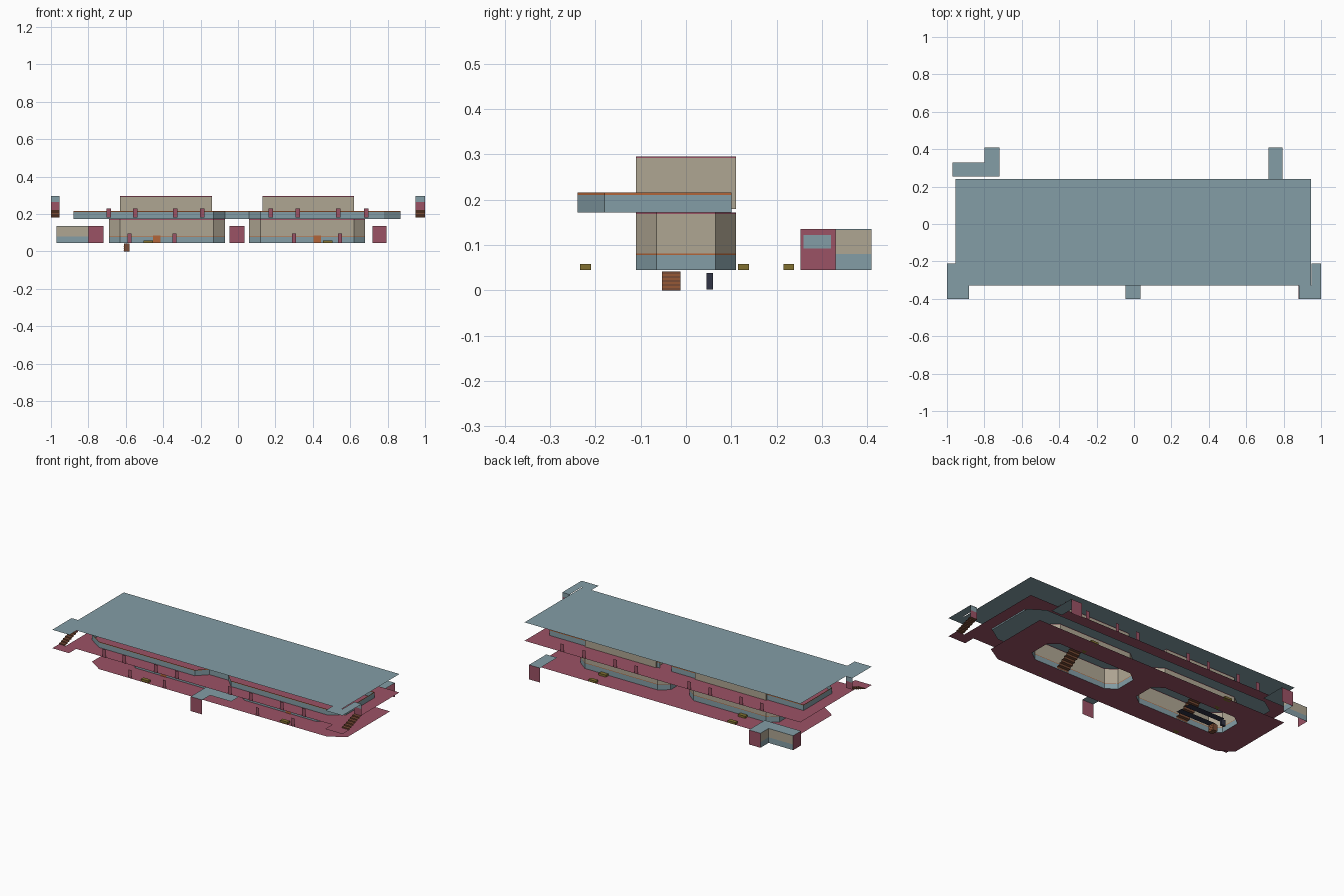
import bpy, bmesh, math

if "Cube" in bpy.data.objects:
    bpy.data.objects.remove(bpy.data.objects["Cube"])

def material(name, col):
    m = bpy.data.materials.new(name)
    m.diffuse_color = (*col, 1)
    m.use_nodes = True
    m.node_tree.nodes["Principled BSDF"].inputs["Base Color"].default_value = m.diffuse_color
    return m

SLATE = material("slate blue", (.23, .34, .38))
PINK = material("dusty rose", (.33, .085, .13))
SAND = material("sand", (.43, .38, .29))
BROWN = material("brown steps", (.19, .07, .035))
ORANGE = material("orange trim", (.45, .13, .04))
OLIVE = material("olive", (.22, .16, .03))
NAVY = material("navy", (.03, .033, .06))

def finish(name, bm, mats):
    me = bpy.data.meshes.new(name)
    bm.to_mesh(me)
    bm.free()
    for m in mats:
        me.materials.append(m)
    ob = bpy.data.objects.new(name, me)
    bpy.context.collection.objects.link(ob)
    return ob

def sheet(name, outline, z, mat, holes=()):
    """Thin flat sheet with optional openings."""
    bm = bmesh.new()
    edges = []
    for loop in [outline, *holes]:
        vs = [bm.verts.new((x, y, z)) for x, y in loop]
        edges += [bm.edges.new((vs[i - 1], vs[i])) for i in range(len(vs))]
    bmesh.ops.triangle_fill(bm, use_beauty=True, use_dissolve=False,
                            edges=edges, normal=(0, 0, 1))
    for f in bm.faces:
        if f.normal.z < 0:
            f.normal_flip()
    return finish(name, bm, [mat])

def walls(name, path, bands, closed=True):
    """Upright walls along a path; bands = [(z0, z1, material)]."""
    bm = bmesh.new()
    n = len(path)
    for k, (z0, z1, _) in enumerate(bands):
        for i in range(n if closed else n - 1):
            a, b = path[i], path[(i + 1) % n]
            f = bm.faces.new([bm.verts.new(p) for p in
                              ((*a, z0), (*b, z0), (*b, z1), (*a, z1))])
            f.material_index = k
    return finish(name, bm, [b[2] for b in bands])

def box(name, x0, x1, y0, y1, z0, z1, mat):
    bm = bmesh.new()
    bmesh.ops.create_cube(bm, size=1)
    for v in bm.verts:
        v.co = ((x0 + x1) / 2 + v.co.x * (x1 - x0), (y0 + y1) / 2 + v.co.y * (y1 - y0),
                (z0 + z1) / 2 + v.co.z * (z1 - z0))
    return finish(name, bm, [mat])

def stairs(name, x0, x1, y0, y1, z0, z1, n, mat):
    """Stepped sheet rising towards y1."""
    bm = bmesh.new()
    pts = [(y0, z0)]
    for i in range(n):
        z = z0 + (z1 - z0) * (i + 1) / n
        pts += [(y0 + (y1 - y0) * i / n, z), (y0 + (y1 - y0) * (i + 1) / n, z)]
    for (ya, za), (yb, zb) in zip(pts, pts[1:]):
        bm.faces.new([bm.verts.new(p) for p in
                      ((x0, ya, za), (x1, ya, za), (x1, yb, zb), (x0, yb, zb))])
    return finish(name, bm, [mat])

def rect(x0, x1, y0, y1):
    return [(x0, y0), (x1, y0), (x1, y1), (x0, y1)]

def octagon(x0, x1, y0, y1, cx, cy):
    return [(x0 + cx, y0), (x1 - cx, y0), (x1, y0 + cy), (x1, y1 - cy),
            (x1 - cx, y1), (x0 + cx, y1), (x0, y1 - cy), (x0, y0 + cy)]

LOW, MID, TOP = .045, .18, .295
halls = [octagon(-.69, -.07, -.11, .11, .06, .045), octagon(.06, .68, -.11, .11, .06, .045)]

# Flat roof
sheet("roof", rect(-.955, .945, -.33, .24), TOP, SLATE)

# Middle floor, with tabs at the two front corners, and the ceiling below it
sheet("middle_floor", [(-1, -.4), (-.885, -.4), (-.885, -.33), (.88, -.33), (.88, -.4),
                       (1, -.4), (1, -.33), (.945, -.33), (.945, .24), (-.955, .24),
                       (-.955, -.33), (-1, -.33)], MID, PINK)
ring = [(-.88, .1), (-.88, -.18), (-.79, -.24), (-.13, -.24), (-.07, -.18),
        (.06, -.18), (.12, -.24), (.78, -.24), (.87, -.18), (.87, .1)]
sheet("lower_ceiling", ring[:-1] + [(.87, .12), (.78, .18), (-.79, .18), (-.88, .12)],
      .172, SLATE)
walls("ceiling_fascia", ring, [(.172, MID, SLATE)], closed=False)

# Ground floor with two eight-sided openings
sheet("ground_floor", [(-.88, -.18), (-.79, -.24), (.78, -.24), (.88, -.18),
                       (.88, .24), (-.88, .24)], LOW, PINK, halls)

# Balcony parapet, with gaps along the back
walls("balcony_parapet", ring, [(MID, .211, SLATE), (.211, .216, ORANGE)], closed=False)
for x0, x1 in ((-.88, -.61), (-.54, -.25), (-.17, .03), (.11, .4), (.45, .87)):
    walls("rear_parapet", [(x0, .1), (x1, .1)],
          [(MID, .211, SLATE), (.211, .216, ORANGE)], closed=False)

# Lower and upper halls
for outline in halls:
    walls("lower_hall", outline, [(LOW, .078, SLATE), (.078, .081, ORANGE),
                                  (.081, .169, SAND), (.169, .172, PINK)])
for x0, x1 in ((-.63, -.14), (.13, .62)):
    walls("upper_hall", rect(x0, x1, -.11, .11),
          [(MID, .292, SAND), (.292, TOP, PINK)])

# Stairs inside the halls
for x in (-.435, .425):
    stairs("hall_stairs", x - .04, x + .04, -.105, .09, LOW, .172, 10, BROWN)
    walls("stair_gate", [(x - .02, -.113), (x + .02, -.113)], [(LOW, .085, ORANGE)], False)

# Descending steps and rails under the left hall
box("lower_steps", -.61, -.58, -.053, -.012, 0, .042, BROWN)
for i in range(4):
    box("step_edge", -.611, -.579, -.053, -.012, .006 + i * .009, .008 + i * .009, ORANGE)
box("lower_rail", -.61, -.58, .045, .06, .002, .038, NAVY)
sheet("ramp_left", rect(-.6, -.35, -.053, -.012), LOW + .001, NAVY)
sheet("ramp_right", rect(-.6, -.35, .02, .062), LOW + .001, NAVY)

# Upright panels along the floor edges
for x in (-.69, -.55, -.335, -.19, .175, .32, .535, .685):
    for y in (-.333, .24):
        walls("upper_panel", [(x - .012, y), (x + .012, y)], [(MID, .23, PINK)], False)
for x in (-.58, -.34, .3, .545):
    walls("lower_panel", [(x - .01, -.236), (x + .01, -.236)], [(LOW, .095, PINK)], False)

# Benches
for x in (-.48, .48):
    for y in (-.222, .127, .227):
        box("bench", x - .025, x + .025, y - .012, y + .012, LOW, .058, OLIVE)

# Corner stairs with roof caps on both front corners
for s in (-1, 1):
    xi = .955 if s < 0 else .95
    a, b = sorted((s, s * xi))
    c, d = sorted((s, s * .882))
    stairs("corner_stairs", a, b, -.333, -.213, MID, .222, 6, BROWN)
    walls("corner_wall", [(a, -.213), (b, -.213)],
          [(.222, .265, PINK), (.265, TOP, SLATE)], False)
    sheet("corner_cap", rect(a, b, -.33, -.21), TOP, SLATE)
    sheet("corner_front_cap", rect(c, d, -.4, -.33), TOP, SLATE)

# Front entrance porch: open sides, end wall and cap
walls("front_porch_wall", [(-.045, -.402), (.035, -.402)], [(LOW, .135, PINK)], False)
sheet("front_porch_cap", [(-.045, -.402), (.035, -.402), (.035, -.325), (.18, -.325),
                          (.18, -.25), (-.045, -.25)], .135, SLATE)

# Right rear porch
walls("right_porch_wall", [(.72, .41), (.795, .41)], [(LOW, .135, PINK)], False)
sheet("right_porch_cap", rect(.72, .795, .24, .41), .135, SLATE)

# Left rear porch, L-shaped, with glazed sides
walls("left_porch_end", [(-.8, .41), (-.72, .41)], [(LOW, .135, PINK)], False)
walls("left_porch_glazing", [(-.8, .41), (-.8, .33), (-.97, .33)],
      [(LOW, .08, SLATE), (.08, .133, SAND), (.133, .135, SLATE)], False)
walls("left_porch_side", [(-.97, .33), (-.97, .253)], [(LOW, .135, PINK)], False)
walls("left_porch_window", [(-.968, .32), (-.968, .26)], [(.092, .122, SLATE)], False)
sheet("left_porch_cap", [(-.97, .253), (-.72, .253), (-.72, .41), (-.8, .41),
                         (-.8, .33), (-.97, .33)], .135, SLATE)
